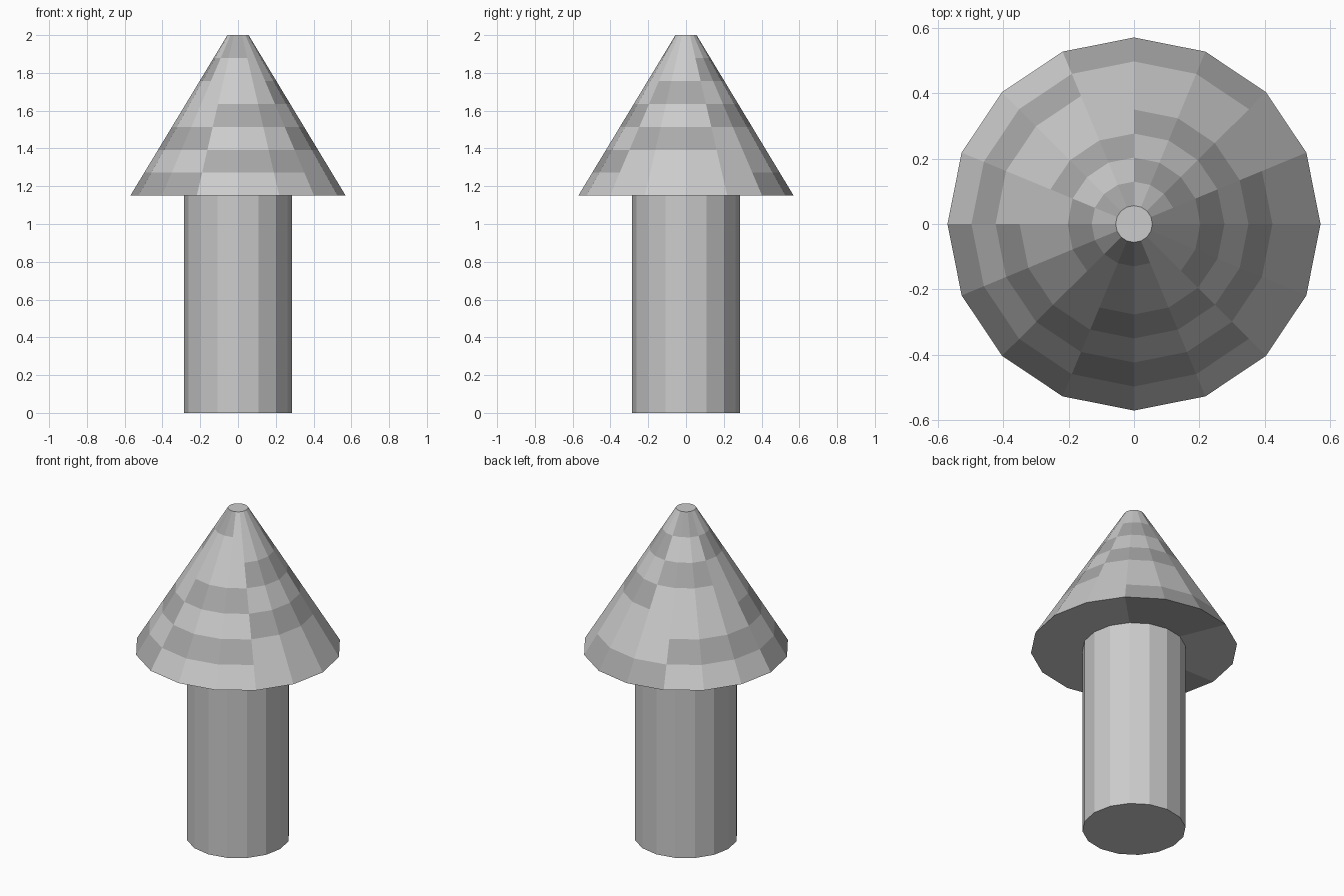
import bpy, bmesh
from math import cos, sin, pi

if "Cube" in bpy.data.objects:
    bpy.data.objects.remove(bpy.data.objects["Cube"])

SIDES = 16
RINGS = 7
Z0, Z1 = 1.15, 2.0
R0, R1 = 0.57, 0.056


def material(name, value):
    m = bpy.data.materials.new(name)
    m.diffuse_color = (value, value, value, 1)
    m.use_nodes = True
    m.node_tree.nodes["Principled BSDF"].inputs["Base Color"].default_value = m.diffuse_color
    return m


def add_object(name, bm, mats=()):
    bmesh.ops.recalc_face_normals(bm, faces=bm.faces[:])
    mesh = bpy.data.meshes.new(name)
    bm.to_mesh(mesh)
    bm.free()
    for m in mats:
        mesh.materials.append(m)
    ob = bpy.data.objects.new(name, mesh)
    bpy.context.collection.objects.link(ob)
    return ob


def circle(bm, r, z):
    return [bm.verts.new((r * cos(2 * pi * k / SIDES), r * sin(2 * pi * k / SIDES), z))
            for k in range(SIDES)]


def is_dark(ring, k):
    # Two three-face patches per ring, stepping round by three each ring
    return (k - 3 * ring - 2) % SIDES in (0, 1, 2, 6, 7, 8)


# Stem
bm = bmesh.new()
low, high = circle(bm, 0.285, 0), circle(bm, 0.285, Z0)
for k in range(SIDES):
    n = (k + 1) % SIDES
    bm.faces.new((low[k], low[n], high[n], high[k]))
bm.faces.new(low)
bm.faces.new(high)
add_object("stem", bm)

# Cone cap with spiralling darker patches
bm = bmesh.new()
loops = [circle(bm, R0 + (R1 - R0) * i / RINGS, Z0 + (Z1 - Z0) * i / RINGS)
         for i in range(RINGS + 1)]
for i in range(RINGS):
    for k in range(SIDES):
        n = (k + 1) % SIDES
        f = bm.faces.new((loops[i][k], loops[i][n], loops[i + 1][n], loops[i + 1][k]))
        f.material_index = int(is_dark(i, k))
bm.faces.new(loops[-1])

# Underside of the cap, patched like the lowest ring
centre = bm.verts.new((0, 0, Z0))
for k in range(SIDES):
    f = bm.faces.new((centre, loops[0][(k + 1) % SIDES], loops[0][k]))
    f.material_index = int(is_dark(0, k))
add_object("cone_cap", bm, (material("light_grey", 0.8), material("dark_grey", 0.4)))
